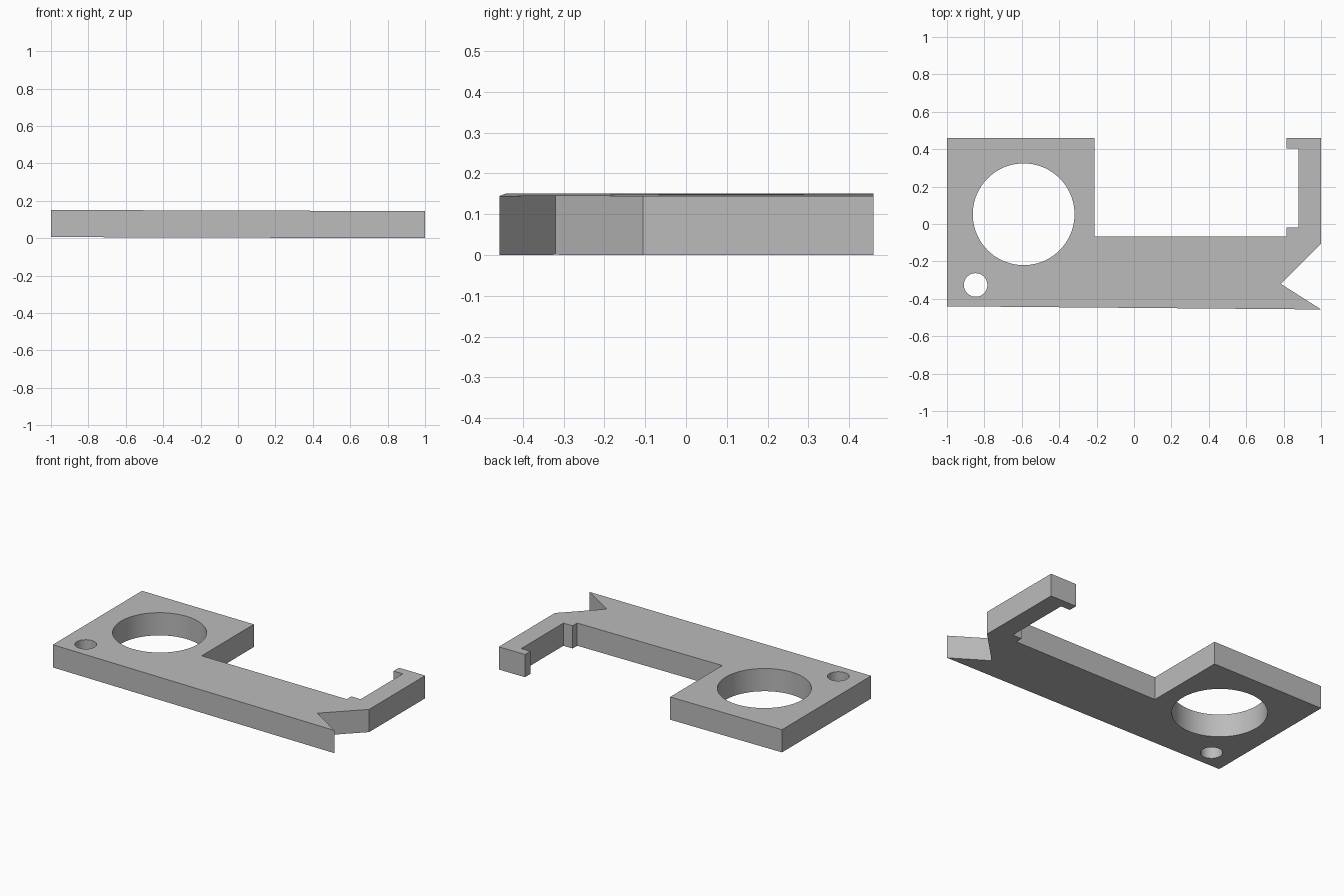
import bpy
import bmesh
import math

THICKNESS = 0.145
TILT = 0.003

cube = bpy.data.objects.get("Cube")
if cube:
    bpy.data.objects.remove(cube, do_unlink=True)

grey = bpy.data.materials.new("plain grey")
grey.use_nodes = True
colour = (0.5, 0.5, 0.5, 1)
grey.diffuse_color = colour
grey.node_tree.nodes["Principled BSDF"].inputs["Base Color"].default_value = colour


def prism(name, outline, bottom, top):
    """Extrude a closed outline upwards into a solid."""
    bm = bmesh.new()
    face = bm.faces.new([bm.verts.new((x, y, bottom)) for x, y in outline])
    grown = bmesh.ops.extrude_face_region(bm, geom=[face], use_keep_orig=True)
    for item in grown["geom"]:
        if isinstance(item, bmesh.types.BMVert):
            item.co.z = top
    bmesh.ops.recalc_face_normals(bm, faces=bm.faces)
    mesh = bpy.data.meshes.new(name)
    bm.to_mesh(mesh)
    bm.free()
    mesh.materials.append(grey)
    obj = bpy.data.objects.new(name, mesh)
    bpy.context.collection.objects.link(obj)
    return obj


def drill(body, name, x, y, radius, sides):
    """Cut a round hole right through the body."""
    ring = [(x + radius * math.cos(math.tau * i / sides),
             y + radius * math.sin(math.tau * i / sides)) for i in range(sides)]
    cutter = prism(name, ring, -0.1, THICKNESS + 0.1)
    cutter.hide_render = True
    mod = body.modifiers.new(name, "BOOLEAN")
    mod.operation = "DIFFERENCE"
    mod.solver = "EXACT"
    mod.object = cutter
    bpy.context.view_layer.objects.active = body
    bpy.ops.object.modifier_apply(modifier=mod.name)
    bpy.data.objects.remove(cutter, do_unlink=True)


# Flat tool body: square handle, long bar, hooked arm and notched tip
body_outline = [
    (-1, 0.46), (-0.21, 0.46), (-0.21, -0.066),                # handle
    (0.815, -0.066), (0.815, -0.02), (0.88, -0.02),            # inner step
    (0.88, 0.405), (0.815, 0.405), (0.815, 0.46), (1, 0.46),   # hook
    (1, -0.105), (0.785, -0.32), (1, -0.457),                  # notch
    (-1, -0.44),
]
body = prism("tool_body", body_outline, 0, THICKNESS)

# Finger hole and small keyring hole
drill(body, "finger_hole", -0.59, 0.052, 0.272, 96)
drill(body, "keyring_hole", -0.847, -0.326, 0.063, 48)

# Slight lean of the whole plate
for vert in body.data.vertices:
    vert.co.z += TILT * (1 - vert.co.x)

bpy.ops.object.select_all(action="DESELECT")
body.select_set(True)
bpy.context.view_layer.objects.active = body
bpy.ops.object.shade_smooth_by_angle(angle=math.radians(30))
